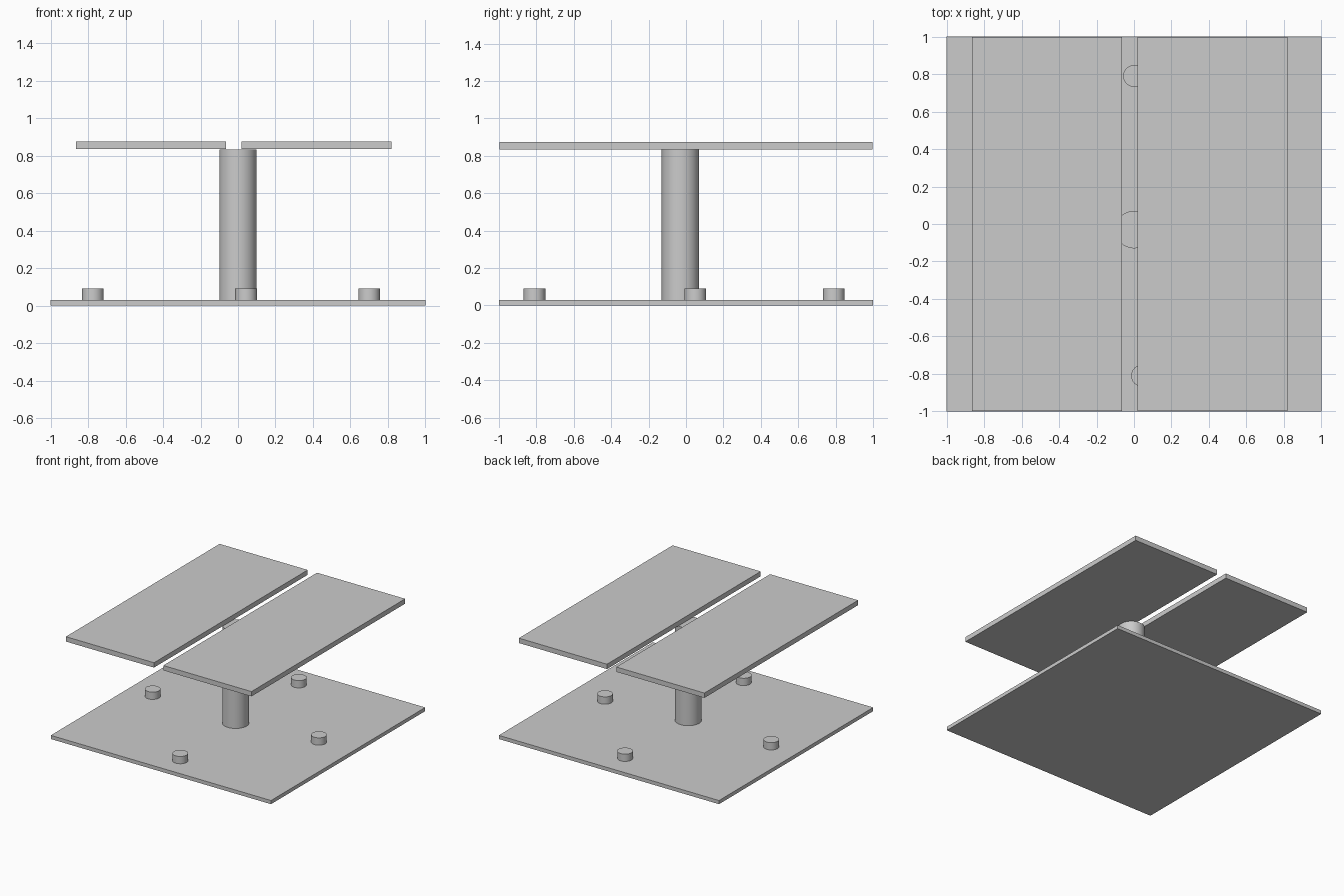
import bpy
from math import radians

if "Cube" in bpy.data.objects:
    bpy.data.objects.remove(bpy.data.objects["Cube"])


def slab(name, x, y, z):
    """Box from (min, max) ranges on each axis."""
    bpy.ops.mesh.primitive_cube_add(size=1, location=[sum(r) / 2 for r in (x, y, z)])
    ob = bpy.context.object
    ob.name = name
    ob.scale = [r[1] - r[0] for r in (x, y, z)]
    bpy.ops.object.transform_apply(location=False, rotation=False, scale=True)
    return ob


def cylinder(name, x, y, radius, bottom, top):
    bpy.ops.mesh.primitive_cylinder_add(vertices=48, radius=radius, depth=top - bottom,
                                        location=(x, y, (bottom + top) / 2))
    ob = bpy.context.object
    ob.name = name
    bpy.ops.object.shade_smooth_by_angle(angle=radians(30))
    return ob


# Square base plate
slab("base_plate", (-1, 1), (-1, 1), (0, 0.03))

# Central post
cylinder("post", 0, -0.03, 0.1, 0.03, 0.833)

# Two long top panels with a gap between them
for name, x0 in (("left_panel", -0.865), ("right_panel", 0.02)):
    slab(name, (x0, x0 + 0.8), (-0.997, 0.997), (0.835, 0.875))

# Low round studs around the post
studs = {"left": (-0.775, 0.0), "right": (0.70, 0.05),
         "back": (0.0, 0.79), "front": (0.043, -0.81)}
for side, (x, y) in studs.items():
    cylinder(side + "_stud", x, y, 0.058, 0.03, 0.09)
